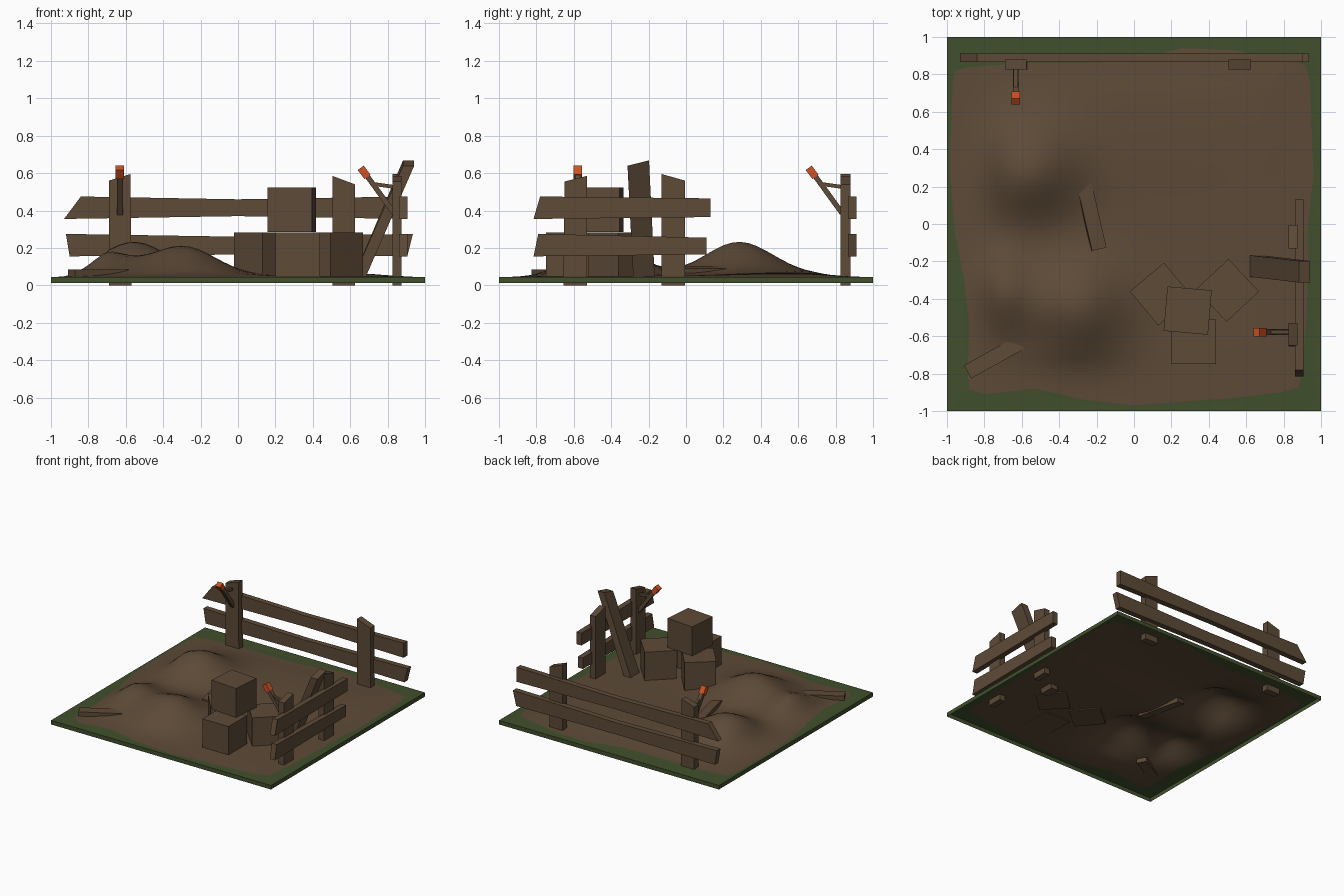
import bpy, bmesh, math
from mathutils import Vector, Matrix

if "Cube" in bpy.data.objects:
    bpy.data.objects.remove(bpy.data.objects["Cube"])


def material(name, rgb):
    m = bpy.data.materials.new(name)
    m.diffuse_color = (*rgb, 1)
    m.use_nodes = True
    m.node_tree.nodes["Principled BSDF"].inputs["Base Color"].default_value = m.diffuse_color
    return m


GRASS = material("grass green", (0.052, 0.078, 0.025))
DIRT = material("dirt brown", (0.110, 0.069, 0.039))
WOOD = material("weathered wood", (0.110, 0.069, 0.039))
EMBER = material("ember orange", (0.62, 0.085, 0.017))


def finish(name, bm, *mats):
    me = bpy.data.meshes.new(name)
    bmesh.ops.recalc_face_normals(bm, faces=bm.faces)
    bm.to_mesh(me)
    bm.free()
    for m in mats:
        me.materials.append(m)
    ob = bpy.data.objects.new(name, me)
    bpy.context.collection.objects.link(ob)
    return ob


def board(name, outline, axis, near, far):
    """Outline in (along, z), extruded sideways; axis is the along direction."""
    bm = bmesh.new()
    put = (lambda a, d, z: (a, d, z)) if axis == 'x' else (lambda a, d, z: (d, a, z))
    f = bm.faces.new([bm.verts.new(put(a, near, z)) for a, z in outline])
    ext = bmesh.ops.extrude_face_region(bm, geom=[f])
    vs = [g for g in ext['geom'] if isinstance(g, bmesh.types.BMVert)]
    bmesh.ops.translate(bm, verts=vs, vec=put(0, far - near, 0))
    return finish(name, bm, WOOD)


def box(name, size, matrix, mat=WOOD):
    bm = bmesh.new()
    bmesh.ops.create_cube(bm, size=1, matrix=matrix @ Matrix.Diagonal((*size, 1)))
    return finish(name, bm, mat)


def beam(name, a, b, width, thick, side, mat=WOOD):
    """Bar from a to b; side is the direction of its width."""
    a, b = Vector(a), Vector(b)
    z = (b - a).normalized()
    s = Vector(side)
    x = (s - z * s.dot(z)).normalized()
    rot = Matrix((x, z.cross(x), z)).transposed().to_4x4()
    return box(name, (width, thick, (b - a).length),
               Matrix.Translation((a + b) / 2) @ rot, mat)


def lerp_table(t, table):
    """Evenly spaced values over -1..1."""
    p = (t + 1) / 2 * (len(table) - 1)
    i = min(int(p), len(table) - 2)
    return table[i] + (table[i + 1] - table[i]) * (p - i)


# ---- ground: one sheet with mounds, grass rim and a short skirt ----
LEFT = (-.86, -.89, -.88, -.91, -.96, -.98, -.98, -.97, -.93)
RIGHT = (.84, .90, .92, .93, .93, .96, .95, .94, .86)
FRONT = (-.84, -.91, -.88, -.94, -.97, -.95, -.93, -.90, -.82)
BACK = (.79, .84, .86, .86, .87, .94, .93, .87, .82)
# centre x, y, height, spread x, y
MOUNDS = ((-.56, .28, .175, .18, .18), (-.72, -.36, .12, .13, .15),
          (-.30, -.44, .16, .18, .18), (.1, .5, .018, .6, .25))
N, RIM = 48, 4


def remap(i, lo, hi):
    if i <= RIM:
        return -1 + (lo + 1) * i / RIM
    if i >= N - RIM:
        return 1 - (1 - hi) * (N - i) / RIM
    return lo + (hi - lo) * (i - RIM) / (N - 2 * RIM)


def height(x, y):
    edge = min(1, 4 * max(0, .95 - max(abs(x), abs(y))))
    h = .006 + sum(k * math.exp(-((x - cx) / sx) ** 2 / 2 - ((y - cy) / sy) ** 2 / 2)
                   for cx, cy, k, sx, sy in MOUNDS)
    return .045 + edge * h


bm = bmesh.new()
grid = []
for j in range(N + 1):
    row = []
    for i in range(N + 1):
        u, v = 2 * i / N - 1, 2 * j / N - 1
        x = remap(i, lerp_table(v, LEFT), lerp_table(v, RIGHT))
        y = remap(j, lerp_table(u, FRONT), lerp_table(u, BACK))
        row.append(bm.verts.new((x, y, height(x, y))))
    grid.append(row)
for j in range(N):
    for i in range(N):
        f = bm.faces.new((grid[j][i], grid[j][i + 1], grid[j + 1][i + 1], grid[j + 1][i]))
        f.material_index = int(RIM <= i < N - RIM and RIM <= j < N - RIM)
        f.smooth = True
border = [e for e in bm.edges if e.is_boundary]
for e in border:
    e.smooth = False
ext = bmesh.ops.extrude_edge_only(bm, edges=border)
for g in ext['geom']:
    if isinstance(g, bmesh.types.BMVert):
        g.co.z = .012
    elif isinstance(g, bmesh.types.BMFace):
        g.material_index = 0
        g.smooth = False
finish("ground", bm, GRASS, DIRT)

# ---- back fence ----
board("back_upper_rail", [(-.93, .355), (.0, .37), (.9, .355), (.9, .475), (.0, .46), (-.84, .475)],
      'x', .865, .912)
board("back_lower_rail", [(-.90, .155), (.0, .165), (.905, .155), (.935, .275), (.0, .26), (-.92, .275)],
      'x', .865, .912)
board("back_left_post", [(-.69, .0), (-.57, .0), (-.575, .595), (-.69, .56)], 'x', .825, .88)
board("back_right_post", [(.505, .0), (.625, .0), (.625, .54), (.505, .585)], 'x', .825, .88)

# ---- side fence ----
board("side_upper_rail", [(-.815, .355), (.13, .365), (.13, .465), (-.78, .475)], 'y', .86, .905)
board("side_lower_rail", [(-.815, .155), (.11, .165), (.11, .255), (-.79, .275)], 'y', .86, .905)
board("side_front_post", [(-.655, .0), (-.53, .0), (-.53, .585), (-.65, .555)], 'y', .825, .875)
board("side_rear_post", [(-.13, .0), (-.005, .0), (-.005, .56), (-.13, .595)], 'y', .825, .875)

# ---- torches: (distance from fence line, z) placed on each fence ----
for name, put, side in (("back", lambda d, z: (-.632, d, z), (1, 0, 0)),
                        ("side", lambda d, z: (d, -.578, z), (0, 1, 0))):
    beam(name + "_torch_stick", put(.835, .385), put(.69, .585), .032, .028, side)
    beam(name + "_torch_head", put(.692, .58), put(.656, .628), .045, .04, side, EMBER)
    beam(name + "_torch_bracket", put(.725, .542), put(.835, .526), .022, .02, side)

# ---- crates: x, y, bottom z, turn ----
for k, (x, y, z, turn) in enumerate(((.32, -.63, .045, 0), (.145, -.375, .045, 40),
                                     (.50, -.355, .045, 43), (.287, -.463, .285, -5))):
    box("crate_%d" % (k + 1), (.238,) * 3,
        Matrix.Translation((x, y, z + .119)) @ Matrix.Rotation(math.radians(turn), 4, 'Z'))

# ---- loose planks ----
plank = board("leaning_plank", [(.605, .015), (.67, .015), (.942, .655), (.882, .655)],
              'x', -.28, -.165)
for v in plank.data.vertices:      # lean sideways with height
    v.co.y -= .05 * v.co.z
    v.co.z += .25 * (v.co.y + .25) * (v.co.z > .3)
for name, x, y, z, length, turn, roll in (("loose_plank_middle", -.23, .045, .08, .37, 103, 10),
                                          ("loose_plank_corner", -.748, -.712, .066, .325, 29, 0)):
    box(name, (length, .08, .035),
        Matrix.Translation((x, y, z)) @ Matrix.Rotation(math.radians(turn), 4, 'Z')
        @ Matrix.Rotation(math.radians(roll), 4, 'X'))
